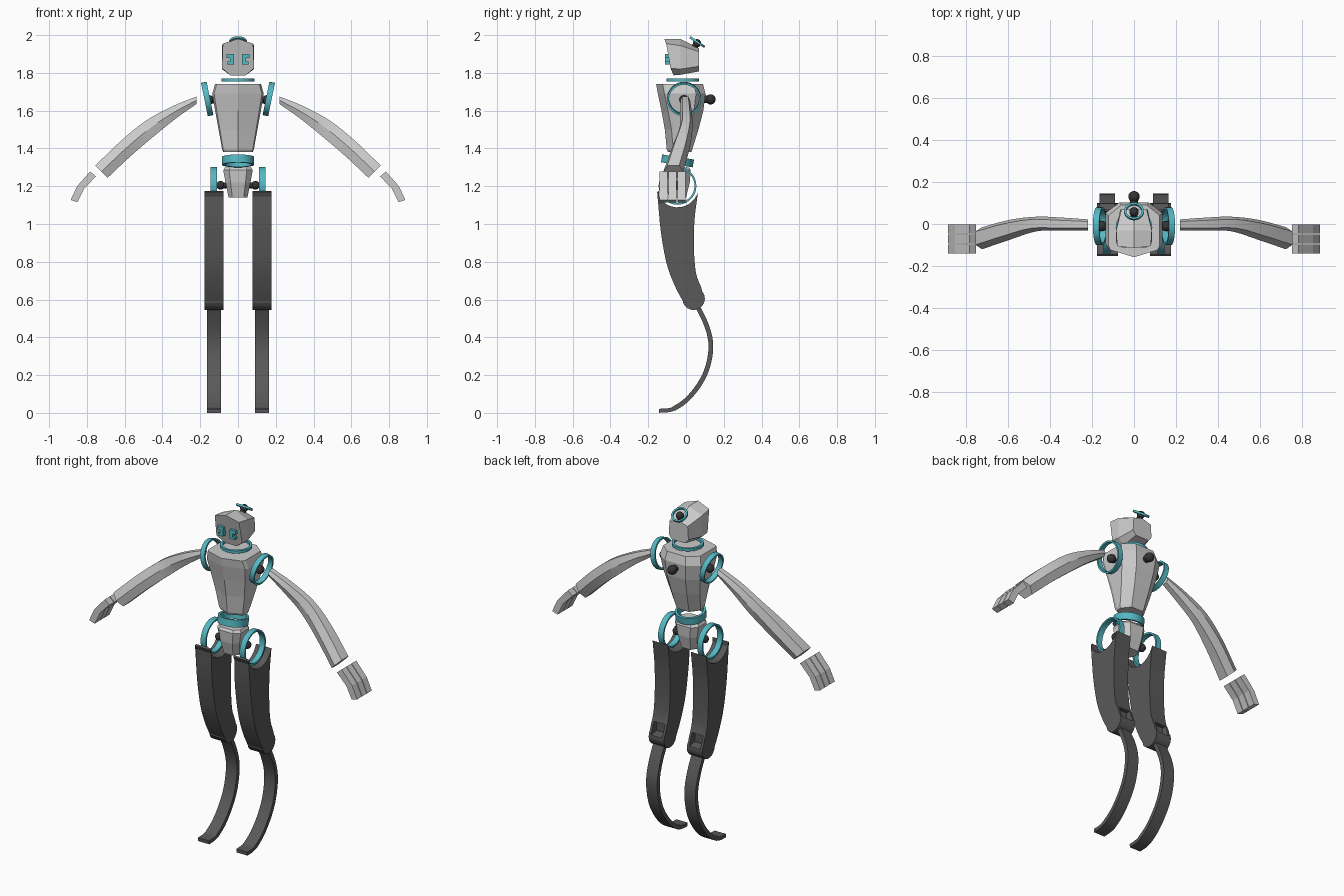
import bpy, bmesh
from math import sin, cos, pi, radians
from mathutils import Vector, Matrix

if "Cube" in bpy.data.objects:
    bpy.data.objects.remove(bpy.data.objects["Cube"])


def material(name, rgb):
    m = bpy.data.materials.new(name)
    m.diffuse_color = (*rgb, 1)
    m.use_nodes = True
    m.node_tree.nodes["Principled BSDF"].inputs["Base Color"].default_value = m.diffuse_color
    return m


TEAL = material("teal", (0.09, 0.48, 0.55))
DARK = material("dark_grey", (0.1, 0.1, 0.1))
BLACK = material("joint_black", (0.035, 0.035, 0.035))


def finish(name, bm, mat=None, mirror=False, smooth=None):
    bmesh.ops.recalc_face_normals(bm, faces=bm.faces[:])
    me = bpy.data.meshes.new(name)
    bm.to_mesh(me)
    bm.free()
    ob = bpy.data.objects.new(name, me)
    bpy.context.collection.objects.link(ob)
    if mat:
        me.materials.append(mat)
    if smooth:
        for p in me.polygons:
            p.use_smooth = True
        me.set_sharp_from_angle(angle=radians(smooth))
    if mirror:
        ob.modifiers.new("mirror", 'MIRROR')
    return ob


def loft(name, sections, closed=False, **kw):
    """Skin a list of equal-length loops; cap the ends unless closed."""
    bm = bmesh.new()
    loops = [[bm.verts.new(p) for p in s] for s in sections]
    n = len(loops[0])
    pairs = list(zip(loops, loops[1:])) + ([(loops[-1], loops[0])] if closed else [])
    for a, b in pairs:
        for i in range(n):
            j = (i + 1) % n
            bm.faces.new((a[i], a[j], b[j], b[i]))
    if not closed:
        bm.faces.new(loops[0])
        bm.faces.new(loops[-1])
    return finish(name, bm, **kw)


def extrude_x(name, pts, x0, x1, **kw):
    return loft(name, [[(x, y, z) for y, z in pts] for x in (x0, x1)], **kw)


def extrude_y(name, pts, y0, y1, **kw):
    return loft(name, [[(x, y, z) for x, z in pts] for y in (y0, y1)], **kw)


def ring(name, centre, axis, r, wall, h, **kw):
    rot = Vector(axis).to_track_quat('Z', 'Y')
    prof = [(r, -h / 2), (r, h / 2), (r - wall, h / 2), (r - wall, -h / 2)]
    secs = []
    for k in range(36):
        t = 2 * pi * k / 36
        secs.append([rot @ Vector((a * cos(t), a * sin(t), z)) + Vector(centre) for a, z in prof])
    return loft(name, secs, closed=True, mat=TEAL, smooth=40, **kw)


def knob(name, base, ball, r, peg_r, **kw):
    """Ball on a short peg."""
    bm = bmesh.new()
    base, ball = Vector(base), Vector(ball)
    d = ball - base
    bmesh.ops.create_uvsphere(bm, u_segments=20, v_segments=12, radius=r,
                              matrix=Matrix.Translation(ball))
    m = Matrix.Translation((base + ball) / 2) @ d.to_track_quat('Z', 'Y').to_matrix().to_4x4()
    bmesh.ops.create_cone(bm, cap_ends=True, segments=20, radius1=peg_r, radius2=peg_r,
                          depth=d.length, matrix=m)
    return finish(name, bm, mat=BLACK, smooth=40, **kw)


def spline(pts, steps=5):
    """Catmull-Rom through the points."""
    P = [Vector(p) for p in pts]
    P = [2 * P[0] - P[1]] + P + [2 * P[-1] - P[-2]]
    out = []
    for i in range(1, len(P) - 2):
        a, b, c, d = P[i - 1:i + 3]
        for k in range(steps):
            t = k / steps
            out.append(0.5 * (2 * b + (c - a) * t + (2 * a - 5 * b + 4 * c - d) * t * t
                              + (3 * b - a - 3 * c + d) * t ** 3))
    return out + [P[-2]]


def both(half):
    """Complete a right-half section with its left mirror."""
    return half + [(-x, y, z) for x, y, z in reversed(half) if x > 0]


# Head
loft("head", [both(h) for h in (
    [(0, -.115, 1.98), (.08, -.105, 1.955), (.085, -.082, 1.825), (.04, -.066, 1.787)],
    [(0, -.03, 1.98), (.085, -.03, 1.945), (.085, -.03, 1.82), (.045, -.03, 1.79)],
    [(0, .07, 1.93), (.06, .07, 1.912), (.065, .07, 1.835), (.045, .07, 1.808)])])

# Eyes
extrude_y("eye", [(.022, 1.845), (.055, 1.845), (.055, 1.86), (.042, 1.86), (.042, 1.878),
                  (.06, 1.878), (.06, 1.9), (.022, 1.9)], -.111, -.085, mat=TEAL, mirror=True)

# Crown antenna
knob("crown_knob", (0, .03, 1.92), (0, .058, 1.957), .022, .016)
ring("crown_ring", (0, .06, 1.963), (0, .55, .83), .047, .01, .012)

# Neck ring
ring("neck_ring", (0, -.017, 1.763), (0, 0, 1), .087, .014, .016)

# Torso: keeled front, flat back panel
loft("torso", [both([(0, f, z), (w * .93, f + .035, z), (w, f + .055, z),
                     (w, b - .05, z), (w * .5, b, z)])
               for z, w, f, b in ((1.74, .122, -.158, .09), (1.69, .136, -.149, .103),
                                  (1.6, .121, -.13, .092), (1.5, .103, -.112, .066),
                                  (1.395, .084, -.102, .033), (1.38, .078, -.095, .028))])
knob("back_knob", (0, .085, 1.66), (0, .13, 1.66), .027, .019)

# Shoulders
knob("shoulder_knob", (.11, -.01, 1.655), (.152, -.01, 1.657), .025, .017, mirror=True)
ring("shoulder_ring", (.163, -.01, 1.662), (.98, 0, -.2), .09, .01, .03, mirror=True)

# Arms: upper edge (x, z), lower edge (x, z), front y, back y
stations = [(.22, 1.675, .22, 1.635, -.03, .022), (.35, 1.622, .32, 1.565, -.032, .03),
            (.49, 1.545, .43, 1.477, -.034, .035), (.62, 1.44, .562, 1.365, -.075, .02),
            (.755, 1.31, .69, 1.245, -.12, -.015)]
arm = []
for ux, uz, lx, lz, f, b in spline(stations, 4):
    mx, mz, e = (ux + lx) / 2, (uz + lz) / 2, (b - f) * .2
    arm.append([(ux, f + e, uz), (ux, b - e, uz), (mx, b, mz),
                (lx, b - e, lz), (lx, f + e, lz), (mx, f, mz)])
loft("arm", arm, mirror=True, smooth=20)

# Fingers
finger = [(.783, 1.278), (.852, 1.2), (.886, 1.127), (.85, 1.115), (.815, 1.187), (.752, 1.252)]
for k in range(3):
    y = -.14 + .0475 * k
    extrude_y(f"finger_{k + 1}", finger, y, y + .043, mirror=True)

# Waist ring and pelvis
ring("waist_ring", (0, -.045, 1.334), (0, .16, 1), .085, .014, .042)
loft("pelvis", [both([(w * .6, f, z), (w, f + .03, z), (w, b - .03, z), (w * .6, b, z)])
                for z, w, f, b in ((1.3, .07, -.105, .015), (1.285, .078, -.115, .025),
                                   (1.22, .066, -.11, .02), (1.14, .05, -.09, 0))])

# Hips
knob("hip_knob", (.05, -.045, 1.205), (.092, -.045, 1.205), .023, .016, mirror=True)
ring("hip_ring", (.129, -.045, 1.202), (1, 0, 0), .1, .01, .034, mirror=True)

# Thigh: concave top round the hip ring, round knee at the bottom
front = spline([(-.143, 1.175), (-.138, 1.0), (-.105, .8), (-.06, .675), (-.016, .59)], 4)
knee = [(.04 + .06 * cos(a), .605 + .06 * sin(a))
        for a in (radians(200 + 20 * k) for k in range(11))]
back = spline([(.082, .66), (.053, .74), (.042, .87), (.045, 1.02), (.063, 1.165)], 4)
hip = [(-.045 + .112 * cos(a), 1.2 + .112 * sin(a))
       for a in (radians(-24 - 14 * k) for k in range(11))]
thigh = extrude_x("thigh", [tuple(p) for p in front] + knee + [tuple(p) for p in back] + hip,
                  .076, .177, mat=DARK, smooth=30)

# Knee slot
cutter = extrude_x("knee_slot_cutter", [(.045, .625), (.15, .61), (.15, .685), (.045, .69)],
                   .09, .163)
cutter.hide_render = True
cutter.hide_viewport = True
cut = thigh.modifiers.new("slot", 'BOOLEAN')
cut.object = cutter
cut.operation = 'DIFFERENCE'
thigh.modifiers.new("mirror", 'MIRROR')

# Blade shin and foot
path = spline([(.055, .575), (.1, .485), (.127, .4), (.13, .32), (.107, .22), (.06, .135),
               (.0, .066), (-.06, .025), (-.095, .014), (-.143, .011)], 4)
outer, inner = [], []
for i, p in enumerate(path):
    d = (path[min(i + 1, len(path) - 1)] - path[max(i - 1, 0)]).normalized()
    n = Vector((-d.y, d.x)) * (.0125 if i < len(path) - 8 else .0105)
    outer.append((p.x + n.x, max(0, p.y + n.y)))
    inner.append((p.x - n.x, max(0, p.y - n.y)))
loft("shin_blade", [[(.09, *o), (.163, *o), (.163, *i), (.09, *i)] for o, i in zip(outer, inner)],
     mat=DARK, mirror=True, smooth=30)
